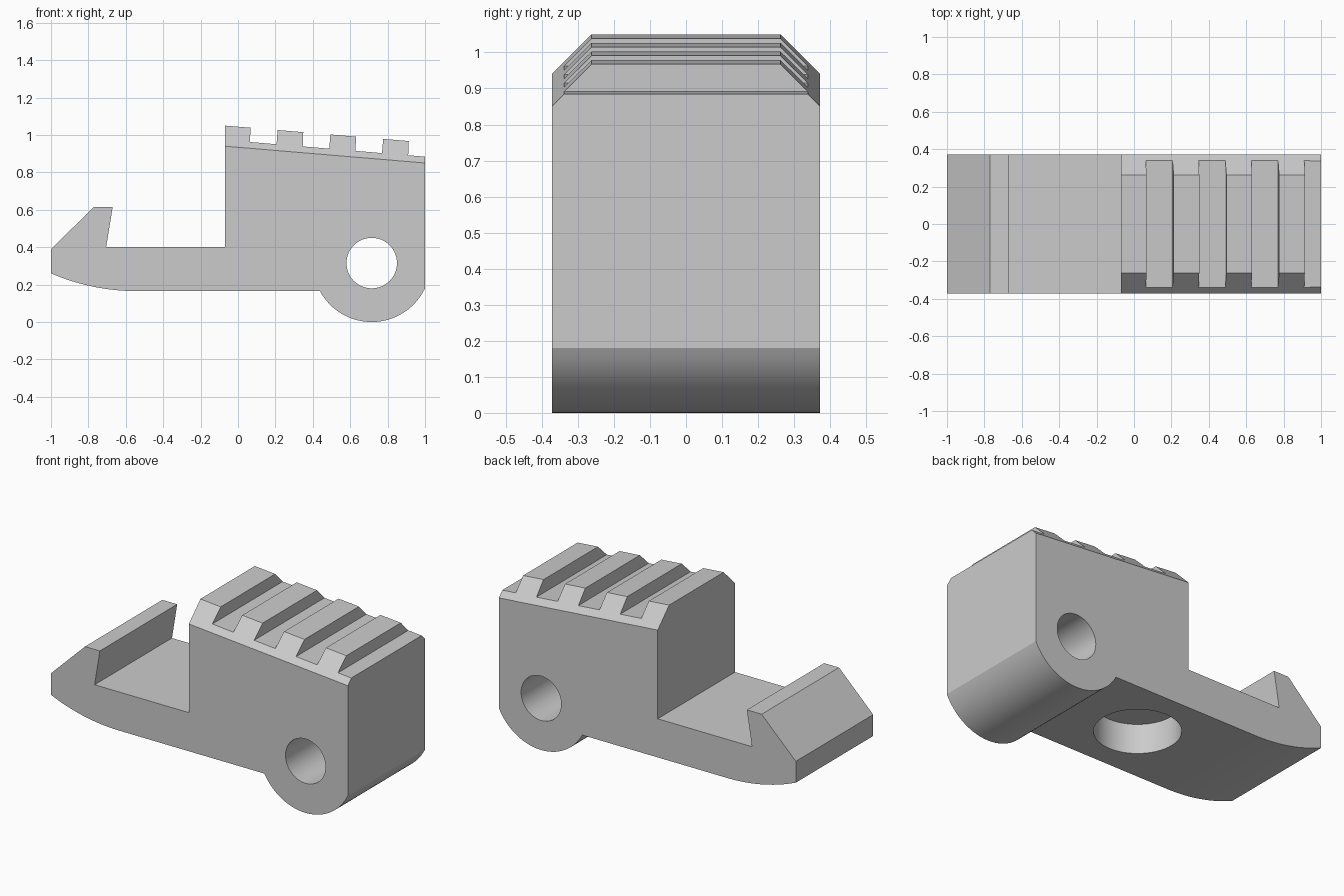
import bpy, bmesh
from math import sin, cos, asin, atan2, pi, radians
from mathutils import Vector

if "Cube" in bpy.data.objects:
    bpy.data.objects.remove(bpy.data.objects["Cube"], do_unlink=True)

HALF = 0.372          # half width
SLOPE = -0.084        # fall of the ribbed top
FRONT = -0.07         # start of the tall block

grey = bpy.data.materials.new("plain grey")
grey.use_nodes = True
grey.diffuse_color = (0.6, 0.6, 0.6, 1)
grey.node_tree.nodes["Principled BSDF"].inputs["Base Color"].default_value = (0.6, 0.6, 0.6, 1)


def top(x, height):
    return height + SLOPE * (x - FRONT)


# Hook and ledge
hook = [(-1, 0.39), (-0.77, 0.615), (-0.67, 0.615), (-0.705, 0.4), (FRONT, 0.4)]

# Ribbed top: four teeth separated by grooves
pitch, tooth, lean = 0.282, 0.137, 0.006
ribs = []
for i in range(4):
    a = FRONT + i * pitch
    b = a + tooth
    ribs += [(a, top(a, 1.05)), (b, top(b, 1.05)), (b - lean / 2, top(b, 0.974))]
    if i < 3:
        ribs.append((a + pitch - lean, top(a + pitch, 0.974)))
ribs.append((1, top(1, 0.974)))

# Round lug around the pivot
px, pz, radius = 0.715, 0.315, 0.315
start = -asin(0.135 / radius)
end = -pi + asin(0.15 / radius)
lug = []
for i in range(33):
    t = start + (end - start) * i / 32
    lug.append((px + radius * cos(t), pz + radius * sin(t)))
lug[0] = (1, lug[0][1])

# Curved underside of the nose
run, rise = 0.46, 0.095
bend = (run * run + rise * rise) / (2 * rise)
sweep = asin(run / bend)
nose = []
for i in range(13):
    t = sweep * i / 12
    nose.append((-1 + run - bend * sin(t), 0.165 + bend * (1 - cos(t))))
nose[-1] = (-1, nose[-1][1])

# Extrude the side profile
bm = bmesh.new()
face = bm.faces.new([bm.verts.new((x, -HALF, z)) for x, z in hook + ribs + lug + nose])
side = bmesh.ops.extrude_face_region(bm, geom=[face])
bmesh.ops.translate(bm, vec=(0, 2 * HALF, 0),
                    verts=[v for v in side["geom"] if isinstance(v, bmesh.types.BMVert)])

# Bevel both long top edges along the slope
for s in (-1, 1):
    bmesh.ops.bisect_plane(bm, geom=bm.verts[:] + bm.edges[:] + bm.faces[:],
                           plane_co=(FRONT, s * HALF, 0.94),
                           plane_no=Vector((-SLOPE, s, 1)).normalized(), clear_outer=True)
    bmesh.ops.holes_fill(bm, edges=[e for e in bm.edges if e.is_boundary], sides=0)
bmesh.ops.recalc_face_normals(bm, faces=bm.faces[:])

mesh = bpy.data.meshes.new("clamp_body")
bm.to_mesh(mesh)
bm.free()
mesh.materials.append(grey)
body = bpy.data.objects.new("clamp_body", mesh)
bpy.context.collection.objects.link(body)


def drill(name, r, depth, location, tilt=0):
    bpy.ops.mesh.primitive_cylinder_add(vertices=64, radius=r, depth=depth,
                                        location=location, rotation=(tilt, 0, 0))
    cutter = bpy.context.object
    cutter.name = name
    cutter.hide_render = True
    cutter.data.materials.append(grey)
    cut = body.modifiers.new(name, 'BOOLEAN')
    cut.operation = 'DIFFERENCE'
    cut.solver = 'EXACT'
    cut.object = cutter
    bpy.ops.object.select_all(action='DESELECT')
    body.select_set(True)
    bpy.context.view_layer.objects.active = body
    bpy.ops.object.modifier_apply(modifier=name)
    bpy.data.objects.remove(cutter, do_unlink=True)


# Pivot hole through the width, and a blind round socket underneath
drill("pivot_hole", 0.135, 2, (px, 0, pz), radians(90))
drill("bottom_socket", 0.237, 0.4, (-0.025, 0, 0.145))

bpy.ops.object.shade_smooth_by_angle(angle=radians(25))
